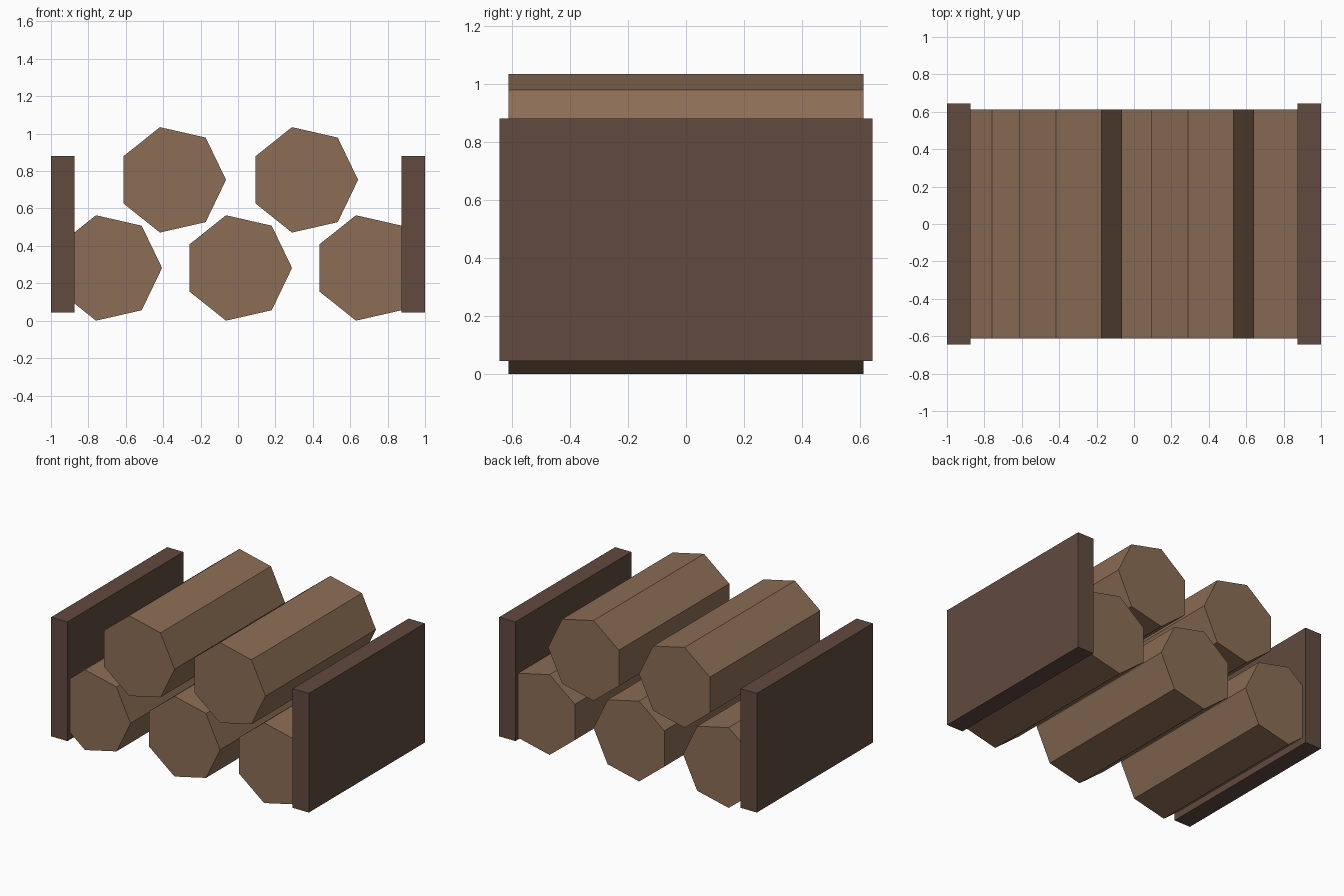
import bpy, bmesh, math

if "Cube" in bpy.data.objects:
    bpy.data.objects.remove(bpy.data.objects["Cube"])


def material(name, rgb):
    mat = bpy.data.materials.new(name)
    mat.diffuse_color = (*rgb, 1)
    mat.use_nodes = True
    mat.node_tree.nodes["Principled BSDF"].inputs["Base Color"].default_value = mat.diffuse_color
    return mat


def add_object(name, bm, loc, mat):
    bmesh.ops.recalc_face_normals(bm, faces=bm.faces)
    mesh = bpy.data.meshes.new(name)
    bm.to_mesh(mesh)
    bm.free()
    mesh.materials.append(mat)
    obj = bpy.data.objects.new(name, mesh)
    obj.location = loc
    bpy.context.collection.objects.link(obj)


def log(name, x, z, mat, radius=0.289, half_length=0.612, sides=7):
    # Heptagon with a corner towards +x, extruded along y
    bm = bmesh.new()
    ring = []
    for i in range(sides):
        a = 2 * math.pi * i / sides
        ring.append(bm.verts.new((radius * math.cos(a), -half_length, radius * math.sin(a))))
    end = bm.faces.new(ring)
    out = bmesh.ops.extrude_face_region(bm, geom=[end], use_keep_orig=True)
    for v in out["geom"]:
        if isinstance(v, bmesh.types.BMVert):
            v.co.y = half_length
    add_object(name, bm, (x, 0, z), mat)


def board(name, size, loc, mat):
    bm = bmesh.new()
    bmesh.ops.create_cube(bm, size=1)
    bmesh.ops.scale(bm, vec=size, verts=bm.verts)
    add_object(name, bm, loc, mat)


log_wood = material("log_wood", (0.26, 0.155, 0.092))
dark_wood = material("dark_wood", (0.12, 0.07, 0.05))

# Stacked logs: three below, two resting in the gaps
for i, x in enumerate((-0.695, 0, 0.695)):
    log(f"lower_log_{i + 1}", x, 0.282, log_wood)
for i, x in enumerate((-0.353, 0.353)):
    log(f"upper_log_{i + 1}", x, 0.753, log_wood)

# Side boards holding the stack
for name, s in (("left_side_board", -1), ("right_side_board", 1)):
    board(name, (0.126, 1.286, 0.836), (s * 0.937, 0, 0.462), dark_wood)
